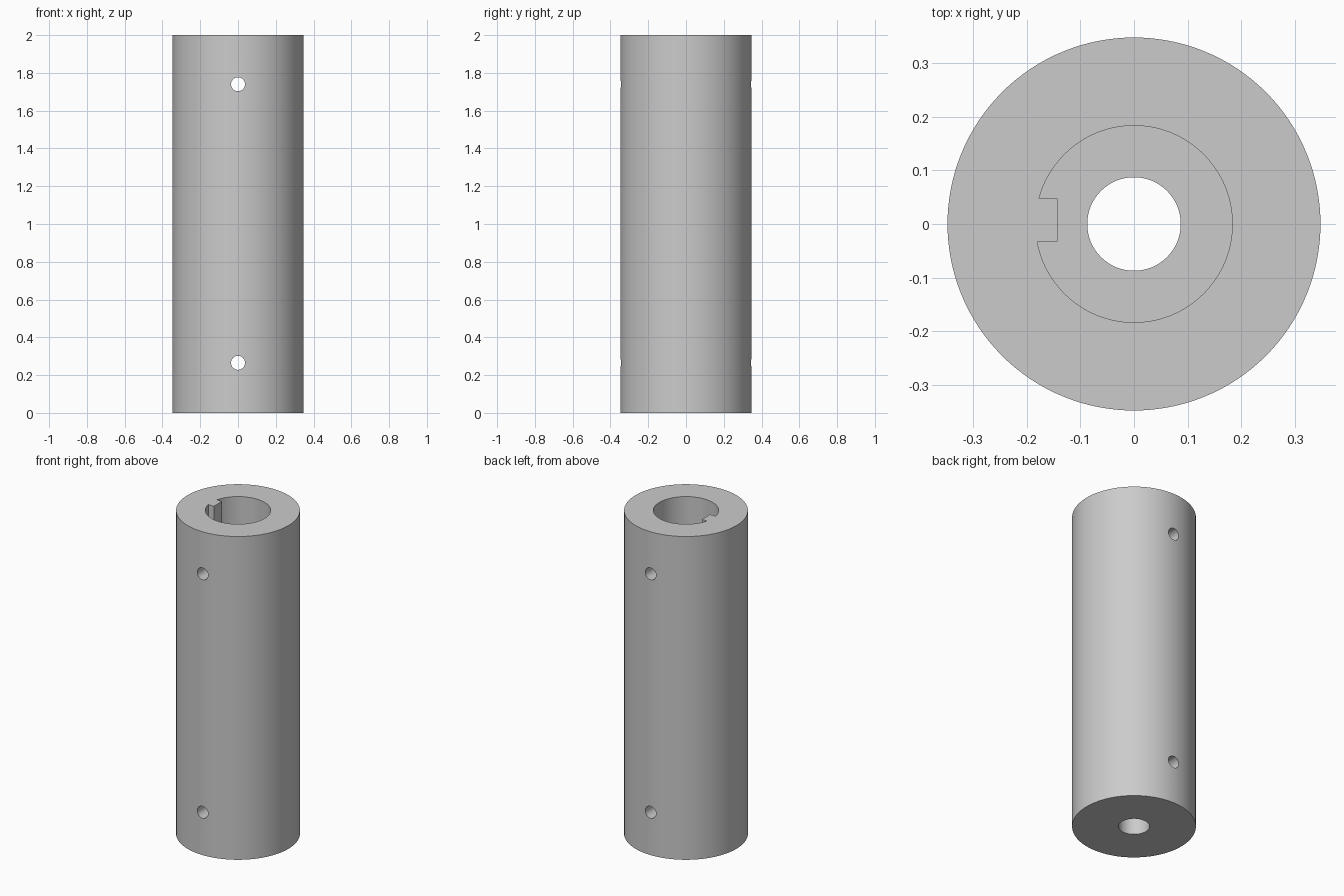
import bpy, bmesh, math
from mathutils import Matrix

default = bpy.data.objects.get("Cube")
if default:
    bpy.data.objects.remove(default, do_unlink=True)

LENGTH, OUTER, BORE, SHAFT, PIN = 2.0, 0.347, 0.183, 0.087, 0.037
STEP = LENGTH / 2
KEY_X, KEY_LOW, KEY_HIGH = -0.142, -0.033, 0.047

steel = bpy.data.materials.new("steel grey")
steel.use_nodes = True
colour = (0.6, 0.6, 0.6, 1)
steel.diffuse_color = colour
steel.node_tree.nodes["Principled BSDF"].inputs["Base Color"].default_value = colour


def prism(name, outline, bottom, top, turn=None):
    """Extrude a flat outline between two heights, then optionally transform it."""
    bm = bmesh.new()
    base = bm.faces.new([bm.verts.new((x, y, bottom)) for x, y in outline])
    grown = bmesh.ops.extrude_face_region(bm, geom=[base])["geom"]
    for v in grown:
        if isinstance(v, bmesh.types.BMVert):
            v.co.z = top
    if turn:
        bm.transform(turn)
    bmesh.ops.recalc_face_normals(bm, faces=bm.faces)
    mesh = bpy.data.meshes.new(name)
    bm.to_mesh(mesh)
    bm.free()
    mesh.materials.append(steel)
    obj = bpy.data.objects.new(name, mesh)
    bpy.context.collection.objects.link(obj)
    return obj


def arc(radius, start=0.0, end=2 * math.pi, count=96):
    return [(radius * math.cos(start + (end - start) * i / count),
             radius * math.sin(start + (end - start) * i / count)) for i in range(count)]


# Outer sleeve
sleeve = prism("coupling_sleeve", arc(OUTER, count=128), 0, LENGTH)

# Wide keyed bore: an arc closed by the inward key
low = -math.pi + math.asin(-KEY_LOW / BORE)
high = math.pi - math.asin(KEY_HIGH / BORE)
keyed = arc(BORE, low, high)
keyed += [(BORE * math.cos(high), KEY_HIGH), (KEY_X, KEY_HIGH), (KEY_X, KEY_LOW)]
cutters = [prism("keyed_bore_cutter", keyed, STEP, LENGTH + 0.1)]

# Narrow bore through the whole length
cutters.append(prism("shaft_bore_cutter", arc(SHAFT, count=64), -0.1, LENGTH + 0.05))

# Cross pin holes, front to back
for height in (0.265, LENGTH - 0.26):
    turn = Matrix.Translation((0, 0, height)) @ Matrix.Rotation(math.pi / 2, 4, "X")
    cutters.append(prism("pin_hole_cutter", arc(PIN, count=40), -0.5, 0.5, turn))

bpy.context.view_layer.objects.active = sleeve
sleeve.select_set(True)
for cutter in cutters:
    cutter.hide_render = True
    cut = sleeve.modifiers.new("cut", "BOOLEAN")
    cut.operation = "DIFFERENCE"
    cut.solver = "EXACT"
    cut.object = cutter
    bpy.ops.object.modifier_apply(modifier=cut.name)
    bpy.data.objects.remove(cutter, do_unlink=True)

bpy.ops.object.shade_smooth_by_angle(angle=math.radians(30))
